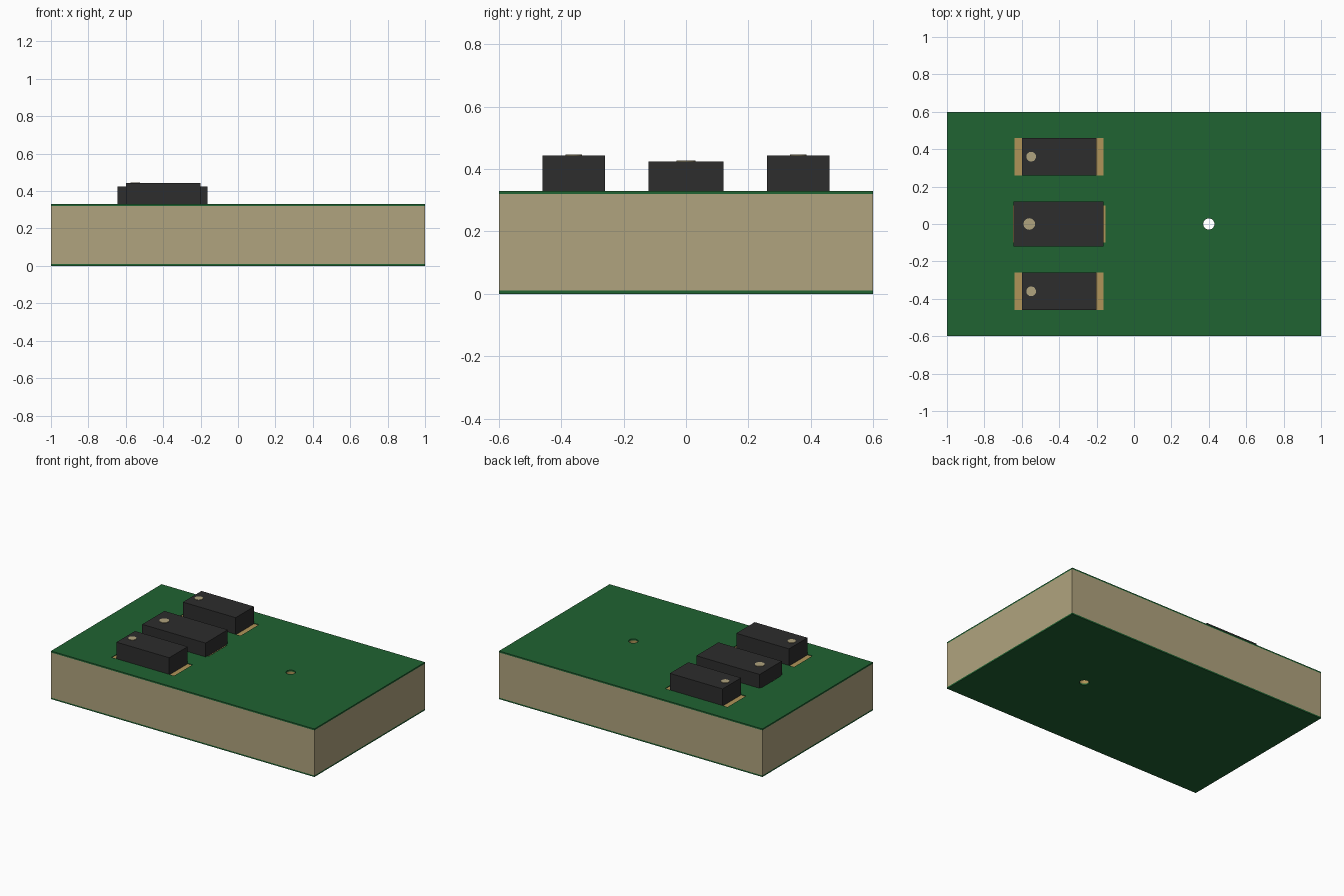
import bpy
import bmesh
from mathutils import Matrix

cube = bpy.data.objects.get("Cube")
if cube:
    bpy.data.objects.remove(cube, do_unlink=True)


def material(name, rgb):
    m = bpy.data.materials.new(name)
    m.use_nodes = True
    m.diffuse_color = (*rgb, 1)
    m.node_tree.nodes["Principled BSDF"].inputs["Base Color"].default_value = (*rgb, 1)
    return m


GREEN = material("green mask", (0.0144, 0.125, 0.032))
TAN = material("tan substrate", (0.434, 0.371, 0.209))
COPPER = material("copper", (0.434, 0.296, 0.098))
BLACK = material("black plastic", (0.026, 0.026, 0.026))


def finish(bm, name, mat):
    bmesh.ops.recalc_face_normals(bm, faces=bm.faces)
    mesh = bpy.data.meshes.new(name)
    bm.to_mesh(mesh)
    bm.free()
    mesh.materials.append(mat)
    obj = bpy.data.objects.new(name, mesh)
    bpy.context.collection.objects.link(obj)
    return obj


def box(name, mat, x, y, z):
    """Box from (min, max) ranges."""
    bm = bmesh.new()
    bmesh.ops.create_cube(bm, size=1)
    for v in bm.verts:
        v.co = [r[0] if c < 0 else r[1] for c, r in zip(v.co, (x, y, z))]
    return finish(bm, name, mat)


def cylinder(name, mat, x, y, z, radius, caps=True):
    bm = bmesh.new()
    bmesh.ops.create_cone(bm, cap_ends=caps, segments=32, radius1=radius, radius2=radius,
                          depth=z[1] - z[0],
                          matrix=Matrix.Translation((x, y, (z[0] + z[1]) / 2)))
    return finish(bm, name, mat)


def cut(target, cutter):
    mod = target.modifiers.new("cut", "BOOLEAN")
    mod.operation = "DIFFERENCE"
    mod.solver = "EXACT"
    mod.object = cutter
    with bpy.context.temp_override(object=target, active_object=target):
        bpy.ops.object.modifier_apply(modifier=mod.name)
    bpy.data.objects.remove(cutter, do_unlink=True)


# Board layers
LOW, HIGH, TOP = 0.01, 0.32, 0.33
HOLE_X, HOLE_R = 0.4, 0.03
layers = {}
for name, mat, z in (("bottom_mask", GREEN, (0, LOW)),
                     ("substrate", TAN, (LOW, HIGH)),
                     ("top_mask", GREEN, (HIGH, TOP))):
    layers[name] = box(name, mat, (-1, 1), (-0.6, 0.6), z)
    cut(layers[name], cylinder("hole_cutter", mat, HOLE_X, 0, (-0.1, 0.5),
                               HOLE_R + (0.002 if name == "substrate" else 0)))

# Plated hole wall, facing inward
barrel = cylinder("hole_plating", COPPER, HOLE_X, 0, (LOW, HIGH), HOLE_R, caps=False)
barrel.data.flip_normals()
for poly in barrel.data.polygons:
    poly.use_smooth = True

# Chips: name, y, half width, x range, top, dot x, dot radius
CHIPS = (("front", -0.36, 0.1, (-0.6, -0.2), 0.444, -0.55, 0.026),
         ("middle", 0, 0.12, (-0.643, -0.162), 0.425, -0.56, 0.031),
         ("back", 0.36, 0.1, (-0.6, -0.2), 0.444, -0.55, 0.026))
for name, y, half, span, top, dot_x, dot_r in CHIPS:
    box(name + "_chip", BLACK, span, (y - half, y + half), (0.326, top))
    cylinder(name + "_chip_dot", TAN, dot_x, y, (top - 0.005, top + 0.003), dot_r)
    # Solder pads sit in openings in the mask
    outer = (-0.648, -0.152) if name == "middle" else (-0.638, -0.163)
    for side, px in (("right", (outer[0], outer[0] + 0.1)),
                     ("left", (outer[1] - 0.1, outer[1]))):
        py = (y - 0.1, y + 0.1)
        cut(layers["top_mask"], box("pad_cutter", GREEN, px, py, (0.3, 0.4)))
        box(f"{name}_{side}_pad", COPPER, px, py, (HIGH, 0.326))
